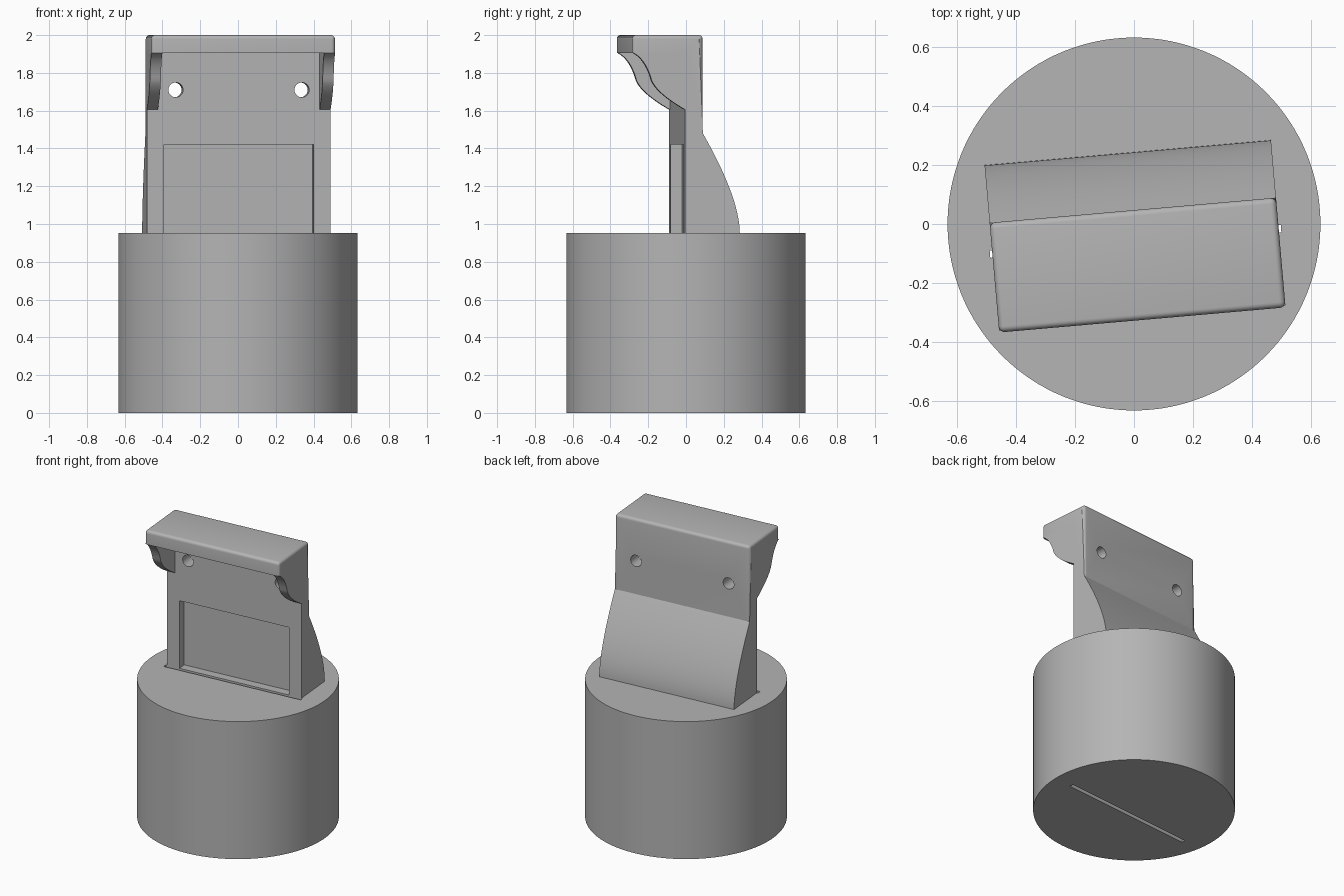
import bpy, bmesh, math
from mathutils import Vector, Matrix

if "Cube" in bpy.data.objects:
    bpy.data.objects.remove(bpy.data.objects["Cube"], do_unlink=True)

TURN = math.radians(5)      # the upright stands slightly turned on its base
HALF = 0.488                # half width of the upright
BASE_R, BASE_H = 0.633, 0.952
FRONT, BACK = -0.047, 0.047  # faces of the upright plate
HEAD_FRONT, HEAD_LOW, TOP = -0.327, 1.905, 2.0

grey = bpy.data.materials.new("plain grey")
grey.use_nodes = True
COLOUR = (0.46, 0.46, 0.46, 1)
grey.diffuse_color = COLOUR
grey.node_tree.nodes["Principled BSDF"].inputs["Base Color"].default_value = COLOUR


def add(name, bm, turn=TURN):
    bmesh.ops.recalc_face_normals(bm, faces=bm.faces)
    mesh = bpy.data.meshes.new(name)
    bm.to_mesh(mesh)
    bm.free()
    mesh.materials.append(grey)
    obj = bpy.data.objects.new(name, mesh)
    obj.rotation_euler.z = turn
    bpy.context.collection.objects.link(obj)
    return obj


def prism(points, x0, x1):
    """Extrude a (y, z) outline along x."""
    bm = bmesh.new()
    face = bm.faces.new([bm.verts.new((x0, y, z)) for y, z in points])
    new = bmesh.ops.extrude_face_region(bm, geom=[face])["geom"]
    bmesh.ops.translate(bm, vec=(x1 - x0, 0, 0),
                        verts=[g for g in new if isinstance(g, bmesh.types.BMVert)])
    return bm


def box(name, x, y0, y1, z0, z1):
    return add(name, prism([(y0, z0), (y1, z0), (y1, z1), (y0, z1)], -x, x))


def cylinder(radius, depth, segments, matrix):
    bm = bmesh.new()
    bmesh.ops.create_cone(bm, cap_ends=True, segments=segments, radius1=radius,
                          radius2=radius, depth=depth, matrix=matrix)
    return bm


def arc(a, control, b, steps=12):
    """Points on a quadratic curve, both ends included."""
    a, c, b = Vector(a), Vector(control), Vector(b)
    return [tuple(a * (1 - t) ** 2 + c * 2 * t * (1 - t) + b * t * t)
            for t in (i / steps for i in range(steps + 1))]


def activate(obj):
    bpy.ops.object.select_all(action="DESELECT")
    obj.select_set(True)
    bpy.context.view_layer.objects.active = obj


def combine(obj, other, operation="DIFFERENCE"):
    activate(obj)
    mod = obj.modifiers.new("combine", "BOOLEAN")
    mod.operation, mod.object, mod.solver = operation, other, "EXACT"
    bpy.ops.object.modifier_apply(modifier=mod.name)
    bpy.data.objects.remove(other, do_unlink=True)


def smooth(obj):
    activate(obj)
    bpy.ops.object.shade_smooth_by_angle(angle=math.radians(25))


# Round base with a thin slot running down through it
base = add("round_base", cylinder(BASE_R, BASE_H, 128,
                                  Matrix.Translation((0, 0, BASE_H / 2))), 0)
combine(base, box("slot_cutter", HALF + 0.008, FRONT - 0.025, FRONT, -0.1, BASE_H + 0.1))
smooth(base)

# Upright: plate, curved rear support and overhanging head in one outline
outline = [(FRONT, BASE_H)]
outline += arc((0.243, BASE_H), (0.243, 1.136), (BACK, 1.48), 20)
outline += [(BACK, TOP), (HEAD_FRONT, TOP), (HEAD_FRONT, HEAD_LOW), (FRONT, HEAD_LOW)]
bm = prism(outline, -HALF, HALF)


def is_rounded(edge):
    a, b = (v.co for v in edge.verts)
    if min(a.z, b.z) > TOP - 0.001:
        return True
    upright = abs(a.z - b.z) > 0.05 and abs(a.y - b.y) < 0.001
    return upright and max(a.z, b.z) > TOP - 0.001


bmesh.ops.bevel(bm, geom=[e for e in bm.edges if is_rounded(e)], offset=0.02,
                segments=5, profile=0.5, affect="EDGES")
upright = add("upright_with_head", bm)

# Shallow front recess and two through holes
combine(upright, box("recess_cutter", 0.397, FRONT - 0.1, FRONT + 0.06, BASE_H - 0.1, 1.42))
for side in (-1, 1):
    place = Matrix.Translation((side * 0.335, 0, 1.71)) @ Matrix.Rotation(math.pi / 2, 4, "X")
    combine(upright, add("hole_cutter", cylinder(0.039, 0.4, 40, place)))
smooth(upright)

# S-curved brackets under the head, one at each end
curve = arc((HEAD_FRONT + 0.006, HEAD_LOW), (-0.255, 1.87), (-0.225, 1.76))
curve += arc((-0.225, 1.76), (-0.195, 1.69), (FRONT, 1.605))[1:]
for name, side in (("left_bracket", 1), ("right_bracket", -1)):
    bracket = add(name, prism(curve + [(FRONT, HEAD_LOW)], side * 0.43, side * HALF))
    smooth(bracket)
